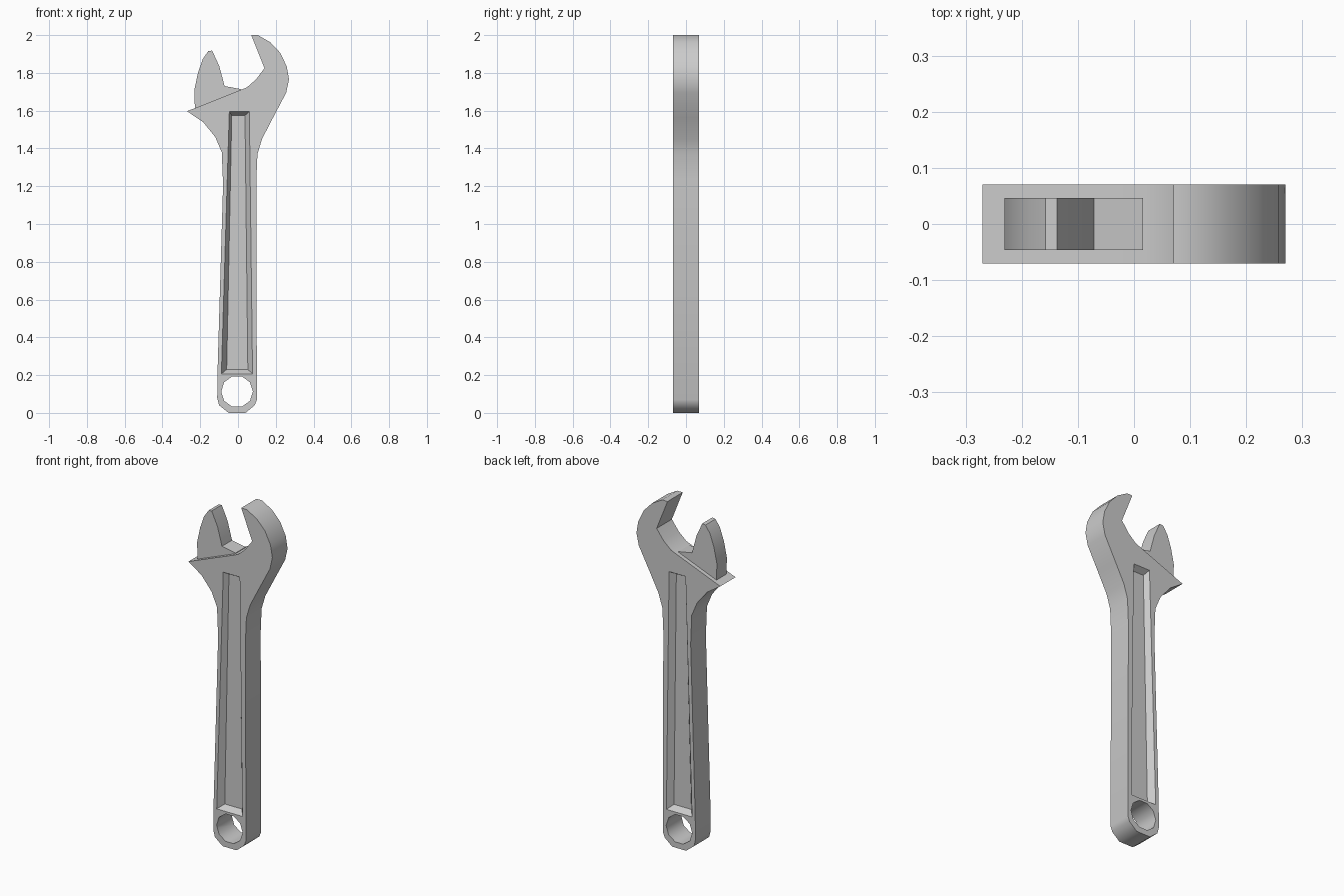
import bpy, bmesh, math

if "Cube" in bpy.data.objects:
    bpy.data.objects.remove(bpy.data.objects["Cube"])

HALF = 0.07      # half thickness of the wrench body
DEPTH = 0.034    # depth of the handle recesses


def loft(name, rings):
    """Solid through (y, [(x, z), ...]) rings with equal point counts."""
    bm = bmesh.new()
    loops = [[bm.verts.new((x, y, z)) for x, z in pts] for y, pts in rings]
    for a, b in zip(loops, loops[1:]):
        for i in range(len(a)):
            j = (i + 1) % len(a)
            bm.faces.new((a[i], a[j], b[j], b[i]))
    bm.faces.new(loops[0])
    bm.faces.new(loops[-1])
    bmesh.ops.recalc_face_normals(bm, faces=bm.faces)
    mesh = bpy.data.meshes.new(name)
    bm.to_mesh(mesh)
    bm.free()
    obj = bpy.data.objects.new(name, mesh)
    bpy.context.collection.objects.link(obj)
    return obj


def plate(name, pts, half):
    return loft(name, [(-half, pts), (half, pts)])


def smooth(obj, degrees=40):
    obj.data.shade_smooth()
    obj.data.set_sharp_from_angle(angle=math.radians(degrees))


# Handle and fixed jaw in one outline
body = plate("handle_and_fixed_jaw", [
    (0.07, 2.0), (0.105, 2.0), (0.17, 1.963), (0.222, 1.908), (0.258, 1.835),
    (0.27, 1.765), (0.255, 1.695), (0.185, 1.562), (0.127, 1.45),
    (0.103, 1.37), (0.097, 1.235), (0.1, 0.07), (0.088, 0.04), (0.04, 0.0),
    (-0.05, 0.0), (-0.1, 0.04), (-0.11, 0.08), (-0.108, 0.23), (-0.079, 1.21),
    (-0.086, 1.38), (-0.12, 1.46), (-0.185, 1.54), (-0.27, 1.597),
    (0.015, 1.71), (0.047, 1.723), (0.095, 1.765), (0.14, 1.825)], HALF)

# Cutter for the ten-sided hanging hole
cutters = [plate("hole_cutter", [
    (-0.005 + 0.084 * math.cos(k * math.pi / 5),
     0.113 + 0.084 * math.sin(k * math.pi / 5)) for k in range(10)], 0.2)]

# Cutters for the sloped recess on the front and back
rim = [(-0.046, 1.595), (0.06, 1.595), (0.077, 0.207), (-0.088, 0.207)]
floor = [(-0.033, 1.575), (0.037, 1.575), (0.052, 0.23), (-0.06, 0.23)]
outside = [(r[0] + (r[0] - f[0]) * 0.2, r[1] + (r[1] - f[1]) * 0.2)
           for r, f in zip(rim, floor)]
for side in (-1, 1):
    cutters.append(loft("recess_cutter", [
        (side * (HALF + DEPTH * 0.2), outside),
        (side * (HALF - DEPTH), floor)]))

for cutter in cutters:
    cutter.hide_render = True
    mod = body.modifiers.new("cut", 'BOOLEAN')
    mod.operation = 'DIFFERENCE'
    mod.solver = 'EXACT'
    mod.object = cutter

# Bake the cuts and drop the cutters
bpy.context.view_layer.update()
deps = bpy.context.evaluated_depsgraph_get()
baked = bpy.data.meshes.new_from_object(body.evaluated_get(deps))
body.modifiers.clear()
body.data = baked
for cutter in cutters:
    bpy.data.objects.remove(cutter)
smooth(body)

# Sliding jaw, narrower and seated on the slanted edge
jaw = plate("sliding_jaw", [
    (-0.228, 1.6), (-0.231, 1.71), (-0.212, 1.80), (-0.187, 1.872),
    (-0.158, 1.915), (-0.137, 1.918), (-0.1, 1.838), (-0.08, 1.765),
    (-0.071, 1.73), (0.016, 1.714), (0.016, 1.69)], 0.046)
smooth(jaw)
